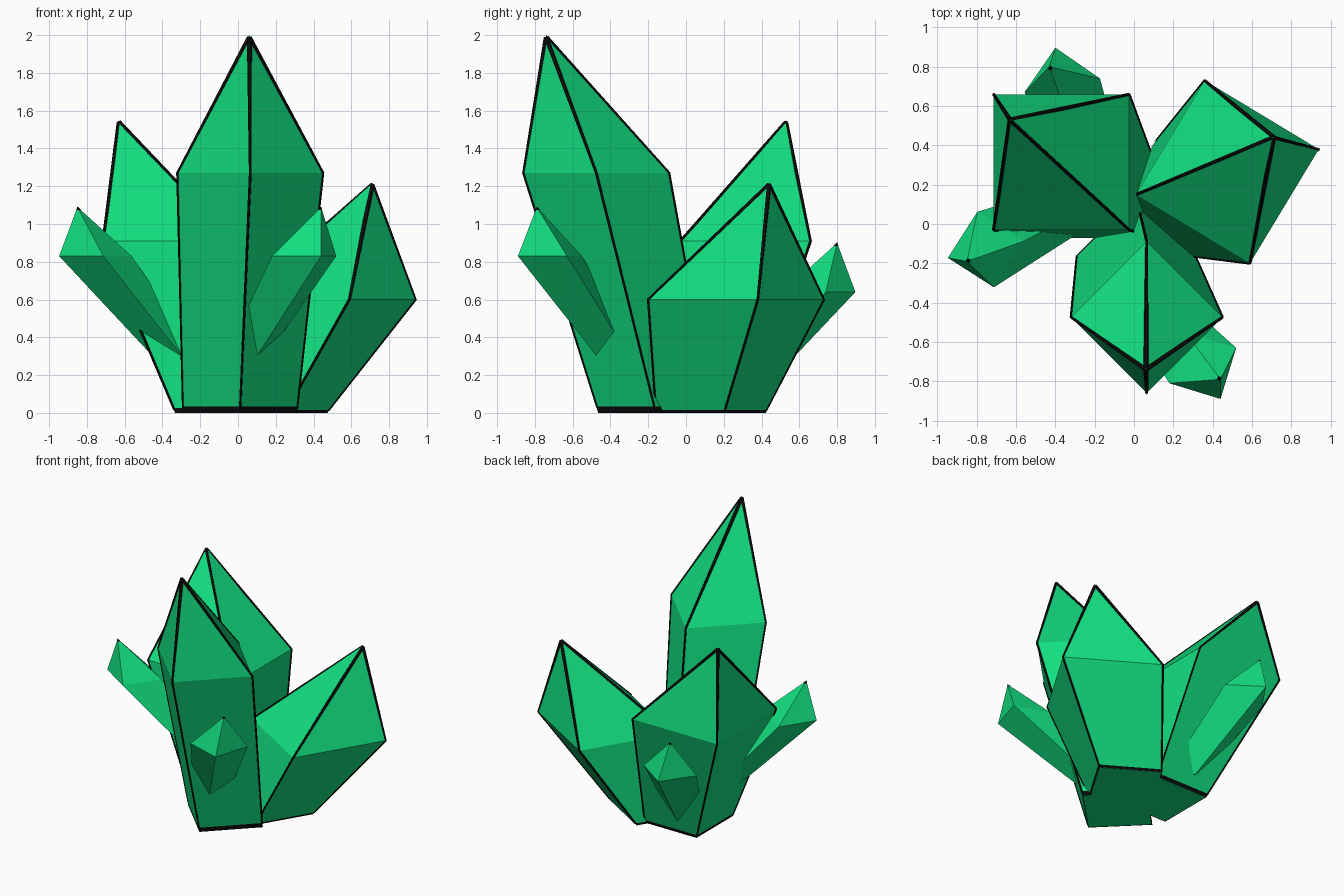
import bpy
from mathutils import Vector

if "Cube" in bpy.data.objects:
    bpy.data.objects.remove(bpy.data.objects["Cube"])


def material(name, rgb):
    m = bpy.data.materials.new(name)
    m.diffuse_color = (*rgb, 1)
    m.use_nodes = True
    m.node_tree.nodes["Principled BSDF"].inputs["Base Color"].default_value = m.diffuse_color
    return m


GREEN = material("emerald_green", (0.006, 0.74, 0.215))
BLACK = material("edge_black", (0.003, 0.003, 0.003))


def add_mesh(name, verts, faces, mat):
    me = bpy.data.meshes.new(name)
    me.from_pydata(verts, [], faces)
    me.materials.append(mat)
    ob = bpy.data.objects.new(name, me)
    bpy.context.collection.objects.link(ob)
    return ob


def square(center, corner, scale=1.0):
    """Four corners, counter-clockwise, from a centre and one corner offset."""
    cx, cy, z = center
    a, b = corner[0] * scale, corner[1] * scale
    return [Vector((cx + u, cy + v, z)) for u, v in ((a, b), (-b, a), (-a, -b), (b, -a))]


SIDES = [(i, (i + 1) % 4, (i + 1) % 4 + 4, i + 4) for i in range(4)]


def crystal(name, base, ring, corner, scale, tip):
    """Flared four-sided shaft with an off-centre pointed top."""
    low, high = square(base, corner, scale), square(ring, corner)
    faces = SIDES + [(i + 4, (i + 1) % 4 + 4, 8) for i in range(4)] + [(3, 2, 1, 0)]
    add_mesh(name, low + high + [Vector(tip)], faces, GREEN)
    return low, high, Vector(tip)


def dark_edges(name, low, high, tip, band):
    """Black ridge strips that thicken to the tip, and a band round the foot."""
    cu = bpy.data.curves.new(name + "_ridges", 'CURVE')
    cu.dimensions = '3D'
    cu.bevel_depth = 0.01
    cu.bevel_resolution = 0
    cu.use_fill_caps = True
    cu.materials.append(BLACK)
    for a, b in zip(low, high):
        sp = cu.splines.new('POLY')
        sp.points.add(2)
        pts = (a.lerp(b, 0.02), b, tip - Vector((0, 0, 0.012)))
        for p, co, r in zip(sp.points, pts, (0.6, 0.75, 1.3)):
            p.co = (*co, 1)
            p.radius = r
    bpy.context.collection.objects.link(bpy.data.objects.new(name + "_ridges", cu))
    # band follows the shaft, just proud of it
    t = band / high[0].z
    rings = []
    for k in (0, t):
        pts = [a.lerp(b, k) for a, b in zip(low, high)]
        mid = sum(pts, Vector()) / 4
        rings += [mid + (p - mid) * 1.015 for p in pts]
    add_mesh(name + "_foot_band", rings, SIDES, BLACK)


# Large crystals: name, base centre, ring centre, ring corner, base scale, tip, band
LARGE = [
    ("front_crystal", (0.01, -0.16, 0), (0.065, -0.475, 1.27), (0.385, 0.0), 0.78, (0.06, -0.74, 2.0), 0.035),
    ("right_crystal", (0.18, 0.13, 0), (0.475, 0.265, 0.60), (0.465, 0.115), 0.62, (0.71, 0.44, 1.22), 0.015),
    ("left_crystal", (-0.12, 0.14, 0), (-0.37, 0.315, 0.91), (0.345, 0.345), 0.61, (-0.63, 0.53, 1.55), 0.025),
]
for name, base, ring, corner, s, tip, band in LARGE:
    low, high, top = crystal(name, base, ring, corner, s, tip)
    dark_edges(name, low, high, top, band)

# Small shards growing out of the large crystals
SMALL = [
    ("front_shard", (0.04, -0.36, 0.30), (0.35, -0.72, 0.83), (0.09, -0.17), (0.44, -0.79, 1.09)),
    ("left_shard", (-0.325, 0.07, 0.30), (-0.755, -0.13, 0.83), (-0.192, -0.042), (-0.85, -0.19, 1.09)),
    ("back_shard", (-0.18, 0.27, 0.11), (-0.365, 0.705, 0.64), (-0.035, 0.192), (-0.43, 0.80, 0.90)),
]
for name, base, ring, corner, tip in SMALL:
    low, high, top = crystal(name, base, ring, corner, 0.66, tip)
    # tiny dark tip
    cap = [top.lerp(p, 0.07) + Vector((0, 0, 0.003)) for p in high]
    add_mesh(name + "_tip", cap + [top + Vector((0, 0, 0.003))],
             [(i, (i + 1) % 4, 4) for i in range(4)], BLACK)
